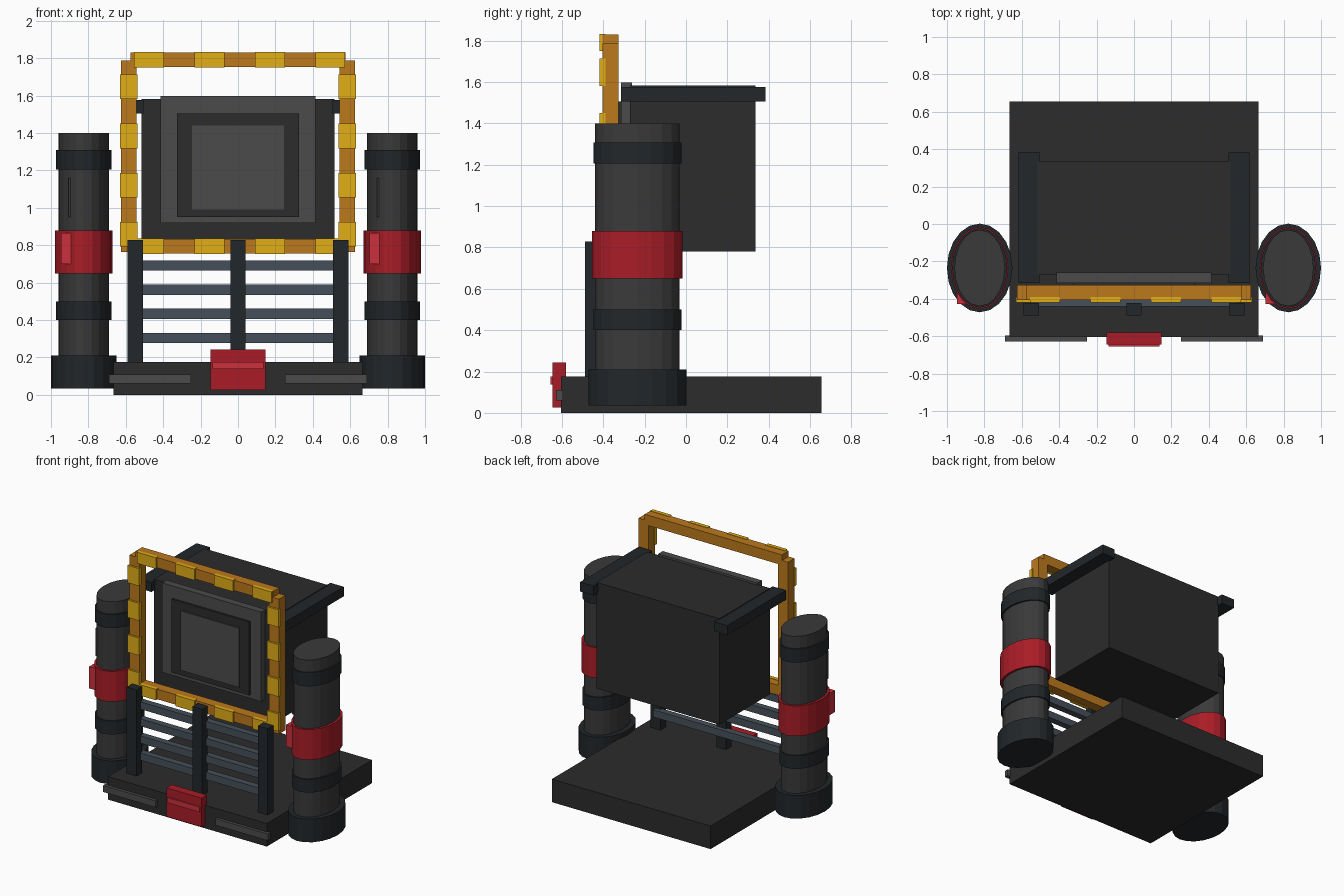
import bpy, bmesh
from mathutils import Matrix

if "Cube" in bpy.data.objects:
    bpy.data.objects.remove(bpy.data.objects["Cube"])


def material(name, rgb):
    m = bpy.data.materials.new(name)
    m.diffuse_color = (*rgb, 1)
    m.use_nodes = True
    m.node_tree.nodes["Principled BSDF"].inputs["Base Color"].default_value = m.diffuse_color
    return m


DARK = material("charcoal", (0.025, 0.025, 0.025))
GREY = material("mid_grey", (0.07, 0.07, 0.07))
TUBE = material("tube_grey", (0.042, 0.042, 0.042))
BLACK = material("blue_black", (0.016, 0.02, 0.023))
STEEL = material("blue_steel", (0.06, 0.08, 0.1))
RED = material("red", (0.4, 0.012, 0.02))
BRIGHT = material("bright_red", (0.6, 0.03, 0.045))
AMBER = material("amber", (0.5, 0.19, 0.012))
YELLOW = material("yellow", (0.75, 0.42, 0.008))


def finish(name, bm, mat):
    me = bpy.data.meshes.new(name)
    bm.to_mesh(me)
    bm.free()
    me.materials.append(mat)
    ob = bpy.data.objects.new(name, me)
    bpy.context.collection.objects.link(ob)
    return ob


def box(name, x, y, z, mat):
    """Box from (min, max) pairs on each axis."""
    bm = bmesh.new()
    size = [b - a for a, b in (x, y, z)]
    mid = [(a + b) / 2 for a, b in (x, y, z)]
    bmesh.ops.create_cube(bm, size=1, matrix=Matrix.Translation(mid) @ Matrix.Diagonal((*size, 1)))
    return finish(name, bm, mat)


def drum(name, cx, rx, ry, z, mat, cy=-0.235, sides=20):
    """Upright elliptical cylinder."""
    bm = bmesh.new()
    mat4 = Matrix.Translation((cx, cy, (z[0] + z[1]) / 2)) @ Matrix.Diagonal((rx, ry, z[1] - z[0], 1))
    bmesh.ops.create_cone(bm, cap_ends=True, segments=sides, radius1=1, radius2=1, depth=1, matrix=mat4)
    return finish(name, bm, mat)


# Base slab, cabinet and stepped display panel
box("base", (-0.665, 0.665), (-0.605, 0.655), (0, 0.175), DARK)
box("cabinet", (-0.515, 0.515), (-0.27, 0.335), (0.78, 1.583), DARK)
box("panel", (-0.415, 0.415), (-0.315, -0.26), (0.92, 1.598), GREY)
box("panel_frame", (-0.325, 0.325), (-0.33, -0.30), (0.95, 1.505), DARK)
box("panel_screen", (-0.245, 0.245), (-0.338, -0.31), (0.99, 1.44), GREY)

# Mirrored side parts: cabinet rails and base light strips
for s, side in ((-1, "left"), (1, "right")):
    def span(a, b):
        return tuple(sorted((s * a, s * b)))
    box(f"cabinet_rail_{side}", span(0.505, 0.617), (-0.315, 0.385), (1.505, 1.577), BLACK)
    box(f"base_strip_{side}", span(0.25, 0.69), (-0.628, -0.595), (0.06, 0.11), GREY)

# Striped hazard frame
FRAME_Y, STRIPE_Y = (-0.405, -0.327), (-0.419, -0.39)
for label, z in (("top", (1.752, 1.83)), ("bottom", (0.757, 0.833))):
    box(f"frame_{label}", (-0.575, 0.575), FRAME_Y, z, AMBER)
    for i in range(4):
        x = -0.555 + 0.3227 * i
        box(f"frame_stripe_{label}_{i}", (x, x + 0.16), STRIPE_Y, (z[0] - 0.003, z[1] + 0.003), YELLOW)
for label, cx in (("left", -0.584), ("right", 0.584)):
    box(f"frame_{label}", (cx - 0.042, cx + 0.042), FRAME_Y, (0.765, 1.787), AMBER)
    for i in range(4):
        z = 0.792 + 0.263 * i
        box(f"frame_stripe_{label}_{i}", (cx - 0.048, cx + 0.048), STRIPE_Y, (z, z + 0.132), YELLOW)

# Front fence: posts and horizontal bars
for i, cx in enumerate((-0.55, 0, 0.55)):
    box(f"fence_post_{i}", (cx - 0.041, cx + 0.041), (-0.488, -0.422), (0.17, 0.828), BLACK)
for i in range(4):
    z = 0.277 + 0.129 * i
    box(f"fence_bar_{i}", (-0.55, 0.55), (-0.44, -0.39), (z, z + 0.055), STEEL)

# Side columns with bands
for label, cx in (("left", -0.825), ("right", 0.825)):
    drum(f"column_{label}", cx, 0.135, 0.204, (0.05, 1.4), TUBE)
    drum(f"column_foot_{label}", cx, 0.175, 0.237, (0.035, 0.21), BLACK)
    drum(f"column_band_lower_{label}", cx, 0.148, 0.213, (0.4, 0.5), BLACK)
    drum(f"column_band_upper_{label}", cx, 0.148, 0.213, (1.205, 1.308), BLACK)
    drum(f"column_red_band_{label}", cx, 0.153, 0.219, (0.65, 0.88), RED)
    box(f"column_tab_{label}", (cx - 0.122, cx - 0.068), (-0.428, -0.32), (0.70, 0.865), BRIGHT)
    box(f"column_slot_{label}", (cx - 0.082, cx - 0.07), (-0.412, -0.38), (0.95, 1.16), TUBE)

# Red latch on the front edge
box("latch", (-0.146, 0.146), (-0.645, -0.58), (0.025, 0.243), RED)
box("latch_ridge", (-0.135, 0.135), (-0.656, -0.63), (0.138, 0.177), BRIGHT)
